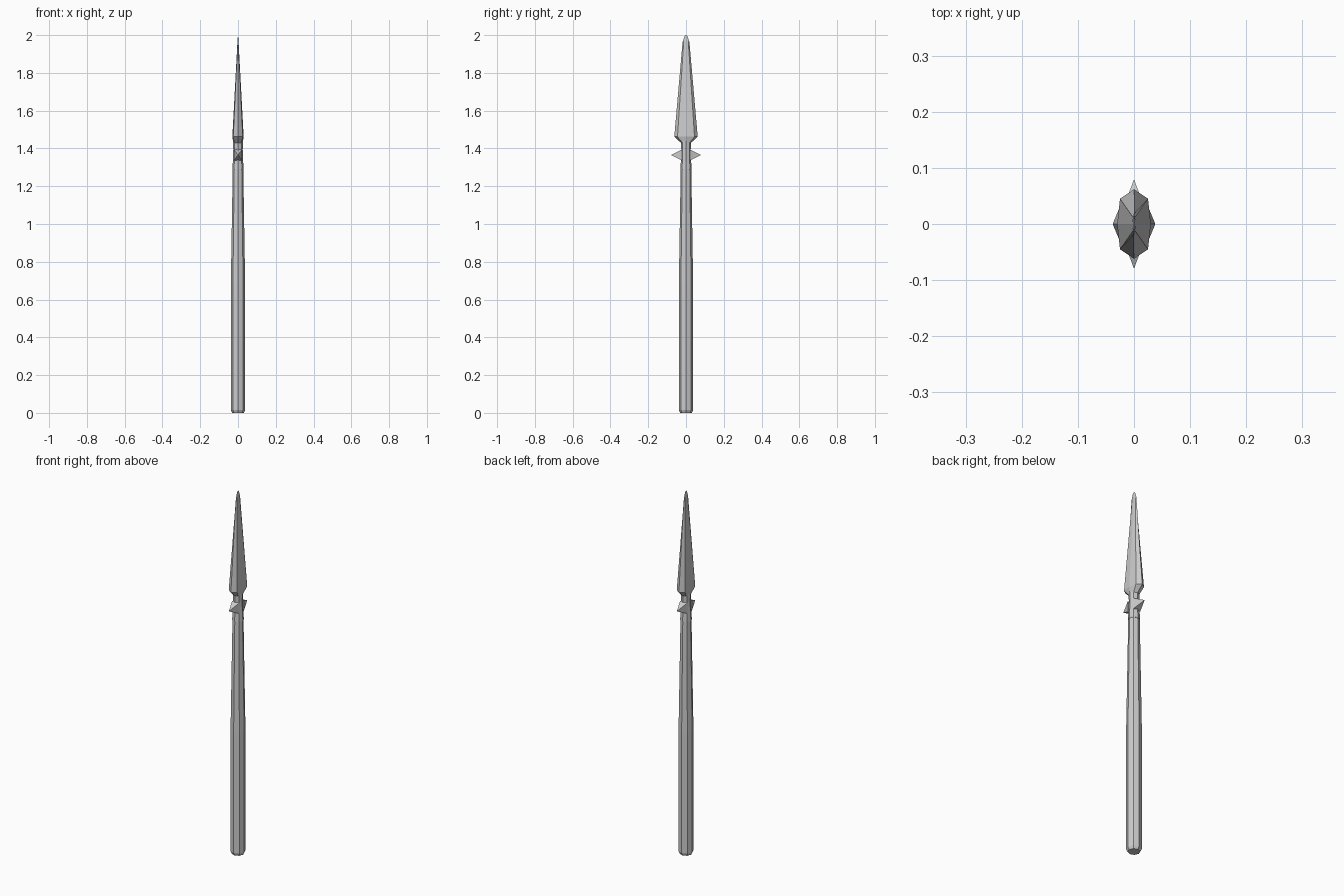
import bpy, bmesh, math

if "Cube" in bpy.data.objects:
    bpy.data.objects.remove(bpy.data.objects["Cube"])


def ring(rx, ry, z):
    # Octagon with corners on the axes
    return [(rx * math.cos(i * math.pi / 4), ry * math.sin(i * math.pi / 4), z) for i in range(8)]


def blade_ring(x0, x1, y1, y2, z):
    # Eight-sided blade section: flat ridge, shoulder, cutting edge
    return [(x0, 0, z), (x1, y1, z), (0, y2, z), (-x1, y1, z),
            (-x0, 0, z), (-x1, -y1, z), (0, -y2, z), (x1, -y1, z)]


def loft(name, rings):
    bm = bmesh.new()
    loops = [[bm.verts.new(p) for p in r] for r in rings]
    for a, b in zip(loops, loops[1:]):
        n = len(a)
        for i in range(n):
            j = (i + 1) % n
            bm.faces.new((a[i], a[j], b[j], b[i]))
    bm.faces.new(loops[0][::-1])
    bm.faces.new(loops[-1])
    bmesh.ops.remove_doubles(bm, verts=bm.verts, dist=0.0002)
    bmesh.ops.recalc_face_normals(bm, faces=bm.faces)
    mesh = bpy.data.meshes.new(name)
    bm.to_mesh(mesh)
    bm.free()
    ob = bpy.data.objects.new(name, mesh)
    bpy.context.collection.objects.link(ob)
    return ob


# Tapered wooden shaft with chamfered butt
loft("shaft", [ring(r, r, z) for r, z in
               [(0.031, 0), (0.038, 0.015), (0.038, 0.68), (0.028, 1.29)]])

# Socket collar joining shaft and blade
loft("socket", [ring(r, r, z) for r, z in
                [(0.030, 1.29), (0.027, 1.335), (0.025, 1.395), (0.027, 1.44)]])

# Long tapering blade
loft("blade", [
    ring(0.025, 0.027, 1.43),
    blade_ring(0.030, 0.025, 0.045, 0.062, 1.462),
    blade_ring(0.003, 0.002, 0.012, 0.018, 1.965),
    blade_ring(0.001, 0.0007, 0.006, 0.009, 1.992),
    blade_ring(0.0005, 0.0003, 0.001, 0.002, 2.0),
])

# Pair of pyramid lugs on the socket
for side, label in ((1, "back"), (-1, "front")):
    bpy.ops.mesh.primitive_cone_add(vertices=4, radius1=1, depth=1)
    lug = bpy.context.object
    lug.name = label + "_lug"
    for v in lug.data.vertices:
        x, y, z = v.co
        c, s = math.cos(math.pi / 4), math.sin(math.pi / 4)
        v.co = ((x * c - y * s) * 0.031,
                side * (0.020 + (z + 0.5) * 0.060),
                1.365 - side * (x * s + y * c) * 0.042)
